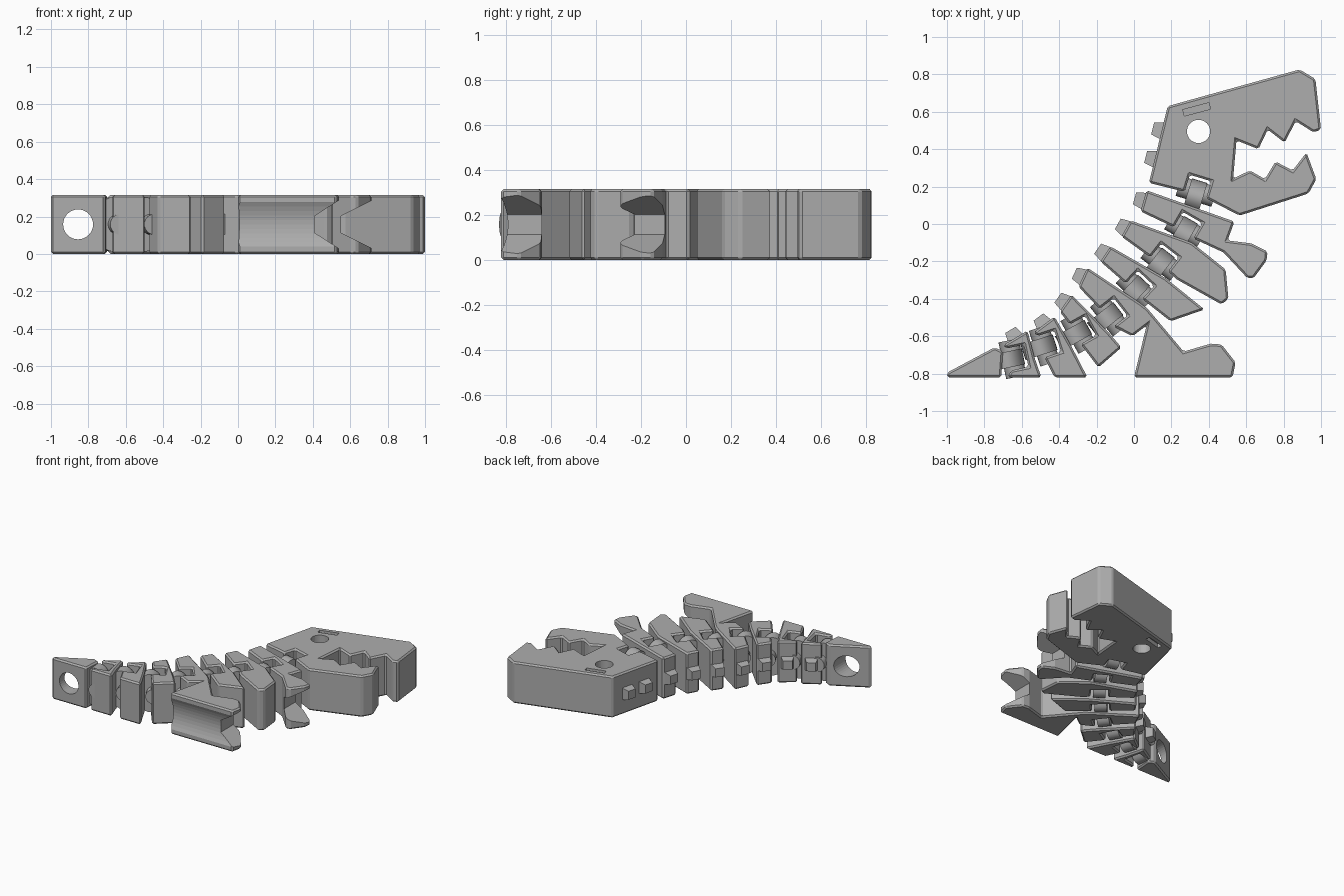
import bpy, bmesh, math
from mathutils import Matrix, Vector

cube = bpy.data.objects.get("Cube")
if cube:
    bpy.data.objects.remove(cube)

H = 0.316          # body thickness
MID = H / 2

grey = bpy.data.materials.new("plain_grey")
grey.use_nodes = True
grey.diffuse_color = (0.42, 0.42, 0.42, 1)
grey.node_tree.nodes["Principled BSDF"].inputs["Base Color"].default_value = grey.diffuse_color


def add_object(name, bm):
    bmesh.ops.recalc_face_normals(bm, faces=bm.faces)
    mesh = bpy.data.meshes.new(name)
    bm.to_mesh(mesh)
    bm.free()
    mesh.materials.append(grey)
    ob = bpy.data.objects.new(name, mesh)
    bpy.context.collection.objects.link(ob)
    return ob


def activate(ob):
    bpy.ops.object.select_all(action='DESELECT')
    ob.select_set(True)
    bpy.context.view_layer.objects.active = ob


def prism(name, points, vector):
    """Extrude a closed outline of 3D points along a vector."""
    bm = bmesh.new()
    face = bm.faces.new([bm.verts.new(p) for p in points])
    new = bmesh.ops.extrude_face_region(bm, geom=[face])["geom"]
    bmesh.ops.translate(bm, vec=vector, verts=[v for v in new if isinstance(v, bmesh.types.BMVert)])
    return add_object(name, bm)


def slab(name, outline):
    ob = prism(name, [(x, y, 0) for x, y in outline], (0, 0, H))
    bev = ob.modifiers.new("chamfer", 'BEVEL')
    bev.width, bev.segments, bev.limit_method = 0.011, 1, 'ANGLE'
    activate(ob)
    bpy.ops.object.modifier_apply(modifier=bev.name)
    return ob


def cylinder(name, matrix, radius, length, sides=32):
    bm = bmesh.new()
    bmesh.ops.create_cone(bm, cap_ends=True, segments=sides, radius1=radius,
                          radius2=radius, depth=length, matrix=matrix)
    return add_object(name, bm)


def cut(ob, cutter):
    cutter.hide_render = True
    mod = ob.modifiers.new("cut", 'BOOLEAN')
    mod.operation, mod.object, mod.solver = 'DIFFERENCE', cutter, 'EXACT'
    activate(ob)
    bpy.ops.object.modifier_apply(modifier=mod.name)
    bpy.data.objects.remove(cutter)


def bump(name, a, b, t=0.5):
    """Small tapered spine on the back edge running from a to b."""
    a, b = Vector(a), Vector(b)
    along = (b - a).normalized()
    out = Vector((along.y, -along.x))
    frame = Matrix.Translation((*a.lerp(b, t), MID)) @ Matrix(
        ((along.x, out.x, 0, 0), (along.y, out.y, 0, 0), (0, 0, 1, 0), (0, 0, 0, 1)))
    bm = bmesh.new()
    bmesh.ops.create_cube(bm, size=1)
    for v in bm.verts:
        taper = 0.65 if v.co.y > 0 else 1
        v.co = (v.co.x * 0.1 * taper, 0.05 if v.co.y > 0 else -0.02, v.co.z * 0.1 * taper)
    bm.transform(frame)
    add_object(name, bm)


# Joints from head to tail: position and heading of the spine
joints = [(0.334, 0.174, 73), (0.275, -0.03, 60), (0.147, -0.20, 52), (0.013, -0.345, 47),
          (-0.131, -0.489, 38), (-0.297, -0.58, 29), (-0.479, -0.65, 18), (-0.65, -0.72, 12)]


def notch(joint):
    x, y, deg = joint
    f = Vector((math.cos(math.radians(deg)), math.sin(math.radians(deg))))
    left = Vector((-f.y, f.x)) * 0.06
    c = Vector((x, y))
    return [tuple(p) for p in (c + left - f * 0.02, c + left + f * 0.075,
                               c - left + f * 0.075, c - left - f * 0.02)]


# Outlines run from the belly side of the rear notch round to the back side
head = [(0.564, 0.045), (0.933, 0.163), (0.975, 0.24), (0.922, 0.382), (0.848, 0.286),
        (0.757, 0.334), (0.70, 0.24), (0.62, 0.286), (0.53, 0.243), (0.548, 0.447),
        (0.665, 0.40), (0.715, 0.505), (0.805, 0.435), (0.865, 0.55), (0.96, 0.49),
        (1.0, 0.505), (0.97, 0.775), (0.885, 0.826), (0.18, 0.63), (0.08, 0.22)]
segments = {
    "arm_segment": [(0.478, -0.152), (0.607, -0.29), (0.639, -0.29), (0.709, -0.195),
                    (0.714, -0.147), (0.628, -0.104), (0.5, -0.088), (0.537, 0.013),
                    (0.067, 0.18), (0.035, 0.067)],
    "chest_segment": [(0.23, -0.297), (0.468, -0.43), (0.505, -0.40), (0.49, -0.243),
                      (0.31, -0.10), (-0.019, 0.019), (-0.067, -0.067)],
    "belly_segment": [(0.195, -0.52), (0.377, -0.457), (0.17, -0.29), (-0.126, -0.12),
                      (-0.18, -0.2)],
    "leg_segment": [(-0.008, -0.60), (0.067, -0.543), (0, -0.82), (0.527, -0.82),
                    (0.543, -0.74), (0.468, -0.644), (0.41, -0.64), (0.265, -0.682),
                    (0.072, -0.452), (0.03, -0.42), (-0.25, -0.233), (-0.297, -0.335)],
    "tail_segment_front": [(-0.19, -0.767), (-0.067, -0.66), (-0.14, -0.575),
                           (-0.334, -0.377), (-0.398, -0.468)],
    "tail_segment_middle": [(-0.425, -0.82), (-0.249, -0.82), (-0.334, -0.655),
                            (-0.425, -0.495), (-0.537, -0.58)],
    "tail_segment_rear": [(-0.676, -0.82), (-0.495, -0.82), (-0.53, -0.72),
                          (-0.57, -0.57), (-0.70, -0.648)],
}

# Head with eye hole, brow slots and two spines
skull = slab("head", head + notch(joints[0]))
cut(skull, cylinder("eye_cutter", Matrix.Translation((0.345, 0.495, MID)), 0.062, 1))
for z in (0, H):
    bm = bmesh.new()
    bmesh.ops.create_cube(bm, size=1, matrix=Matrix.Translation((0.335, 0.613, z))
                          @ Matrix.Rotation(math.radians(15), 4, 'Z')
                          @ Matrix.Diagonal((0.145, 0.035, 0.06, 1)))
    cut(skull, add_object("brow_cutter", bm))
for i, t in enumerate((0.32, 0.69)):
    bump(f"head_spine_{i + 1}", head[-2], head[-1], t)

# Body segments, each with a spine on its back edge
built = {}
for (name, outline), joint in zip(segments.items(), joints[1:]):
    built[name] = slab(name, outline + notch(joint))
    bump(name + "_spine", outline[-2], outline[-1])


# Wedges that split the arms and the feet into pairs
def split_limb(ob, x0, x1, y0, y1):
    section = [(x0, 0.045), (x1, 0.135), (x1, -0.135), (x0, -0.045)]
    cut(ob, prism("limb_cutter", [(x, y0, MID + z) for x, z in section], (0, y1 - y0, 0)))


split_limb(built["arm_segment"], 0.55, 0.73, -0.4, -0.05)
split_limb(built["leg_segment"], 0.41, 0.55, -0.9, -0.6)

# Shallow hollow under the feet
cut(built["leg_segment"], cylinder(
    "sole_cutter", Matrix.Translation((0.27, -1.04, MID)) @ Matrix.Rotation(math.pi / 2, 4, 'Y'),
    0.25, 1, 64))

# Tail tip with a hole through it
tail = slab("tail_tip", [(-1, -0.82), (-0.71, -0.82), (-0.70, -0.68), (-0.746, -0.66), (-1, -0.795)])
cut(tail, cylinder("tail_cutter", Matrix.Translation((-0.855, -0.75, MID))
                   @ Matrix.Rotation(math.pi / 2, 4, 'X'), 0.08, 1))

# Hinges: a rounded link strap and a cross pin at every joint
for i, (x, y, deg) in enumerate(joints):
    frame = (Matrix.Translation((x, y, MID)) @ Matrix.Rotation(math.radians(deg), 4, 'Z')
             @ Matrix.Rotation(math.pi / 2, 4, 'X'))
    link = frame @ Matrix.Translation((-0.03, 0, 0)) @ Matrix.Diagonal((0.09, 0.145, 1, 1))
    for ob in (cylinder(f"link_{i + 1}", link, 1, 0.086),
               cylinder(f"hinge_pin_{i + 1}", frame, 0.055, 0.2, 24)):
        activate(ob)
        bpy.ops.object.shade_smooth_by_angle(angle=math.radians(30))
